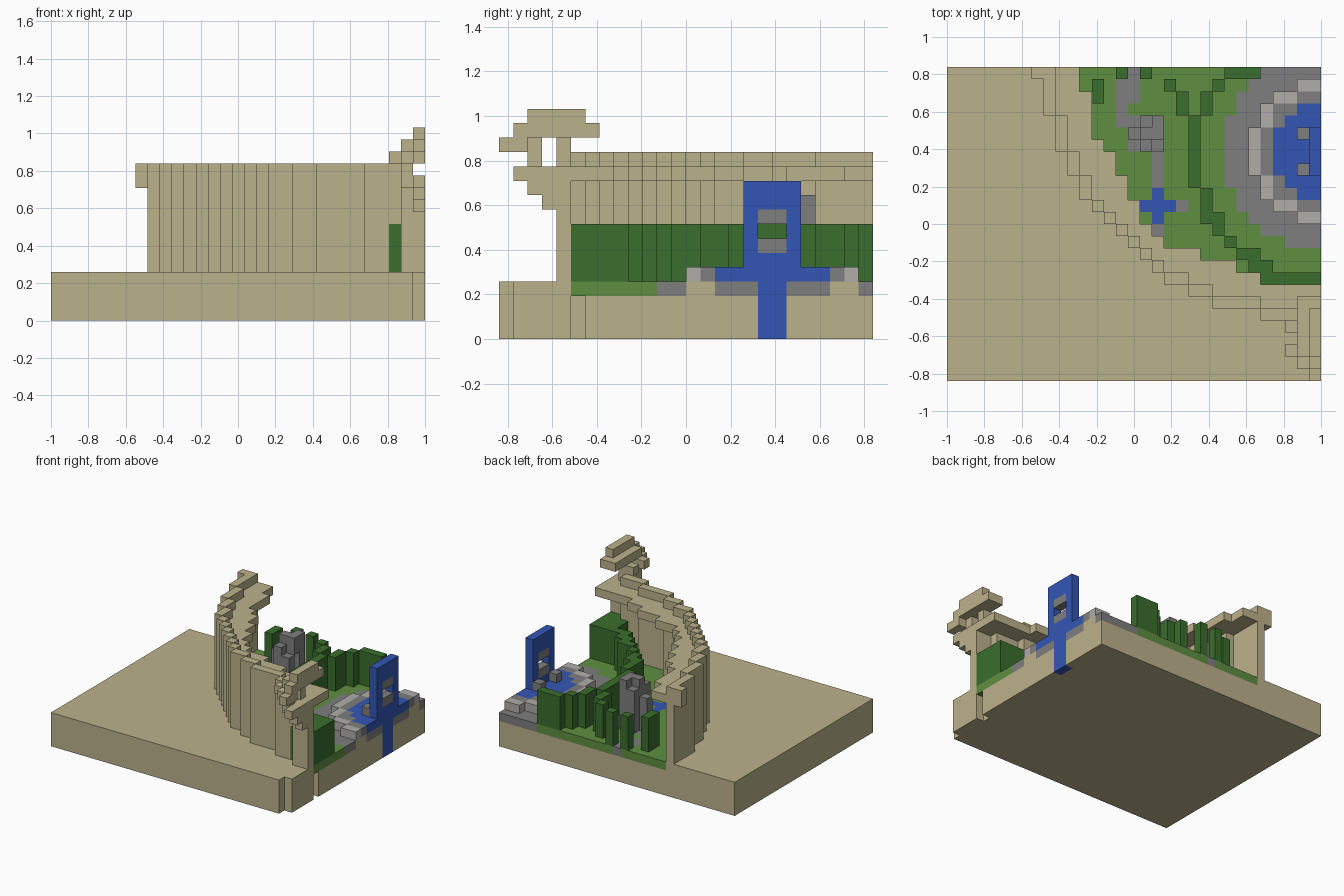
import bpy, bmesh
from mathutils import Vector

cube = bpy.data.objects.get("Cube")
if cube:
    bpy.data.objects.remove(cube)

U = 2 / 31                      # block size; the model is 31 x 26 x 16 blocks
NX, NY = 31, 26
COLOURS = {
    "sandstone": (0.50, 0.445, 0.26),
    "grass green": (0.115, 0.275, 0.052),
    "hedge green": (0.042, 0.156, 0.026),
    "water blue": (0.034, 0.093, 0.456),
    "stone grey": (0.209, 0.209, 0.209),
    "pale stone": (0.43, 0.42, 0.40),
}
materials = {}
for name, rgb in COLOURS.items():
    m = bpy.data.materials.new(name)
    m.use_nodes = True
    m.diffuse_color = (*rgb, 1)
    bsdf = m.node_tree.nodes["Principled BSDF"]
    bsdf.inputs["Base Color"].default_value = (*rgb, 1)
    bsdf.inputs["Roughness"].default_value = 0.9
    materials[name] = m

blocks = {}                     # (i, j, k) -> (part, colour)


def fill(part, colour, x, y, z):
    """Fill an inclusive range of blocks; a single number is a range of one."""
    spans = [(s, s) if isinstance(s, int) else s for s in (x, y, z)]
    for i in range(spans[0][0], spans[0][1] + 1):
        for j in range(spans[1][0], spans[1][1] + 1):
            for k in range(spans[2][0], spans[2][1] + 1):
                blocks[i, j, k] = (part, colour)


SAND, GRASS, HEDGE, BLUE, GREY, PALE = COLOURS

# Base slab
fill("base", SAND, (0, 30), (0, 25), (0, 3))

# Stepped curved wall: lowest row of the wall in each column from column 8
FRONT = [22, 19, 17, 15, 14, 13, 12, 11, 10, 9, 8, 8, 7, 7,
         6, 6, 6, 6, 5, 5, 5, 4, 4]
# First open column inside the roof ledge, from the back row forwards
LEDGE = [11, 11, 12, 12, 12, 12, 13, 14, 14, 15, 15, 16, 16, 17, 18, 21, 24, 26]
previous = NY
for n, front in enumerate(FRONT):
    i = n + 8
    fill("lawn", GRASS, i, (front, 25), 3)
    back = max(front, previous - 1)
    fill("base", SAND, i, (front, back), 3)
    for j in range(front, NY):
        row = 25 - j
        if row >= len(LEDGE) or i < LEDGE[row]:
            fill("wall", SAND, i, j, 11)
    fill("wall", SAND, i, (front, back), (4, 12))
    previous = front
fill("wall", SAND, 7, 25, (11, 12))
for key in [(30, 4, 12)]:
    blocks.pop(key, None)

# Round pond with raised rim, centred on the right edge
for i in range(21, NX):
    for j in range(9, NY):
        r = ((i + 0.5 - 31) ** 2 + (j + 0.5 - 19) ** 2) ** 0.5
        if r < 4:
            fill("pond", GREY, i, j, 3)
            fill("pond", BLUE, i, j, 4)
        elif r < 6:
            fill("base", SAND, i, j, 3)
            fill("pond_rim", GREY if r < 5 else PALE, i, j, 4)
        elif r < 8:
            fill("pond_paving", GREY, i, j, 3)

# Waterfall and the tall blue gateway
fill("waterfall", BLUE, 30, (18, 19), (0, 3))
fill("gateway", BLUE, 30, (17, 20), (4, 10))
fill("gateway", GREY, 30, (18, 19), (6, 8))
for j in (18, 19):
    del blocks[30, j, 7]
for j in (17, 20):
    fill("gateway_post", GREY, 29, j, 5)

# Hedges
for x, y in [(12, (23, 24)), (14, 25), (16, 25), (18, 24), (19, (22, 23)),
             (20, (16, 21)), (21, (22, 23)), (22, 24), ((23, 25), 25),
             (21, (13, 15)), (22, (12, 13)), (23, 11), ((24, 25), 10),
             ((25, 26), 9), ((26, 30), 8), ((28, 30), (5, 8))]:
    fill("hedge", HEDGE, x, y, (4, 7))

# Garden path and small fountain
for x, y in [(15, 25), ((14, 15), (23, 24)), (14, (21, 22)), (17, (16, 18)),
             ((15, 17), (19, 21)), (19, 14), ((16, 18), (13, 15)), (17, 12)]:
    fill("path", GREY, x, y, 3)
for x, y in [(16, 13), (18, 13), (16, 15), (18, 15)]:
    fill("lawn", GRASS, x, y, 3)
fill("fountain", BLUE, 17, (13, 15), 3)
fill("fountain", BLUE, (16, 18), 14, 3)

# Grey pavilion on posts
for x, y, top in [(15, 20, 7), (16, 19, 8), (17, 19, 7), (16, 21, 8), (17, 21, 9)]:
    fill("pavilion", GREY, x, y, (4, top))
fill("pavilion", GREY, (16, 17), 20, (8, 9))

# Curled ornament at the end of the wall
for x, y, z in [(30, 3, 9), (30, (2, 3), 10), (30, (1, 3), 11), (29, (2, 3), 11),
                (29, 2, 12), (29, 4, 12), (28, 2, 13), (28, 4, 13), (29, (1, 2), 13),
                (29, 4, 13), (30, (0, 1), 13), (29, (2, 6), 14), (30, (1, 6), 14),
                (30, (2, 5), 15), (28, (2, 5), 14)]:
    fill("wall_ornament", SAND, x, y, z)
for i in (28,):
    for j in range(2, 6):
        del blocks[i, j, 14]

# Notches in the base edge
for k in range(4):
    blocks.pop((30, 0, k), None)
    if k < 3:
        blocks.pop((30, 5, k), None)


# Turn each part into a mesh of its exposed faces
def build(part):
    mesh = bpy.data.meshes.new(part)
    bm = bmesh.new()
    verts, used = {}, []

    def vert(p):
        key = tuple(round(c) for c in p)
        if key not in verts:
            verts[key] = bm.verts.new(((key[0] - NX / 2) * U,
                                       (key[1] - NY / 2) * U, key[2] * U))
        return verts[key]

    for cell, (owner, colour) in blocks.items():
        if owner != part:
            continue
        if colour not in used:
            used.append(colour)
        for axis in range(3):
            for side in (-1, 1):
                n = Vector((0, 0, 0))
                n[axis] = side
                other = tuple(int(c + d) for c, d in zip(cell, n))
                if other in blocks:
                    continue
                a, b = Vector((0, 0, 0)), Vector((0, 0, 0))
                a[(axis + 1) % 3] = 0.5
                b[(axis + 2) % 3] = 0.5 * side
                c = Vector(cell) + Vector((0.5, 0.5, 0.5)) + n / 2
                face = bm.faces.new([vert(c - a - b), vert(c + a - b),
                                     vert(c + a + b), vert(c - a + b)])
                face.material_index = used.index(colour)
    bmesh.ops.dissolve_limit(bm, angle_limit=0.01, verts=bm.verts[:],
                             edges=bm.edges[:], delimit={"MATERIAL"})
    bm.to_mesh(mesh)
    bm.free()
    for colour in used:
        mesh.materials.append(materials[colour])
    bpy.context.collection.objects.link(bpy.data.objects.new(part, mesh))


for part in dict.fromkeys(owner for owner, _ in blocks.values()):
    build(part)
